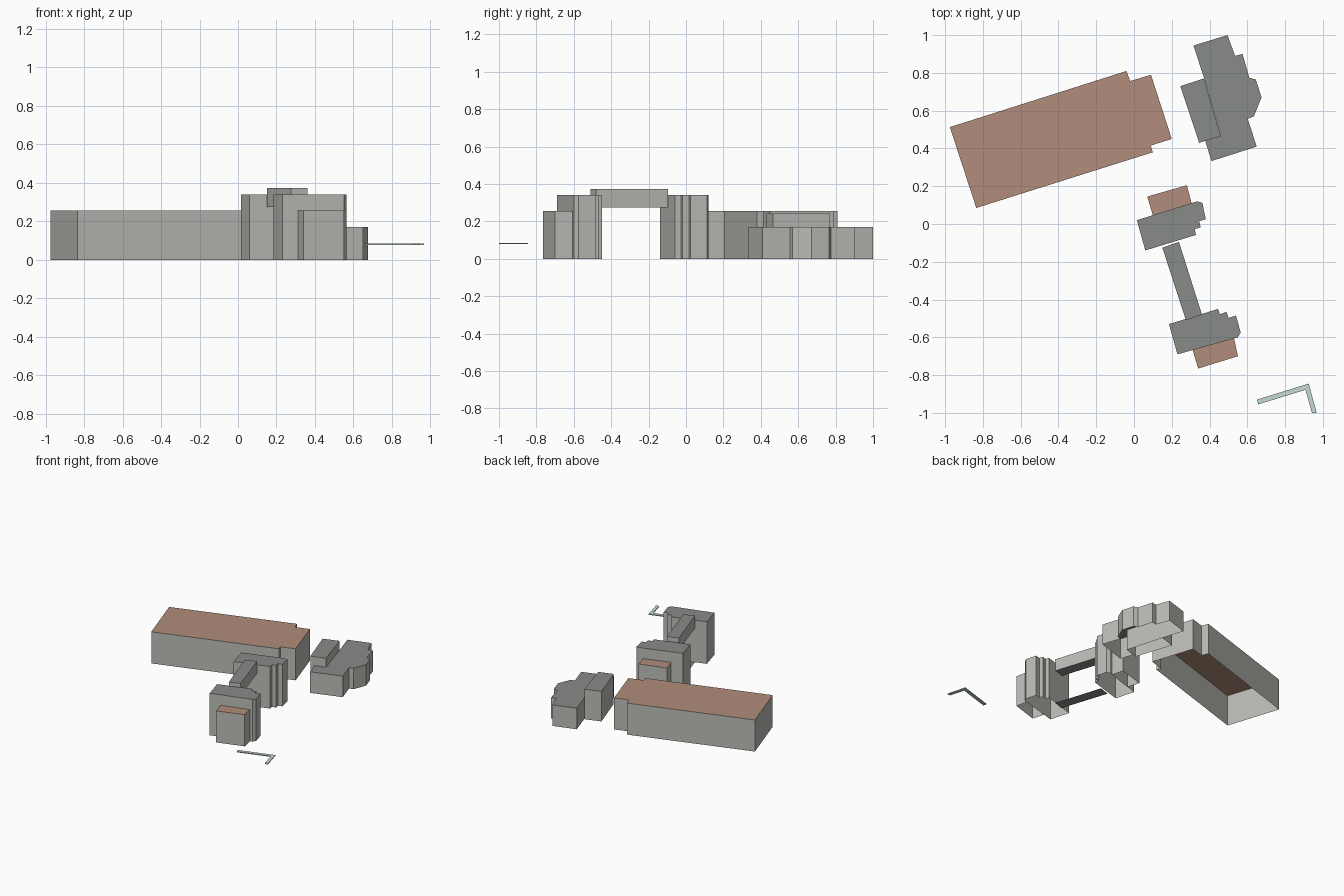
import bpy, bmesh

if "Cube" in bpy.data.objects:
    bpy.data.objects.remove(bpy.data.objects["Cube"])


def material(name, rgb):
    m = bpy.data.materials.new(name)
    m.diffuse_color = (*rgb, 1)
    m.use_nodes = True
    m.node_tree.nodes["Principled BSDF"].inputs["Base Color"].default_value = m.diffuse_color
    return m


WALL = material("wall_grey", (0.50, 0.50, 0.47))
SLATE = material("slate_roof", (0.25, 0.26, 0.25))
CLAY = material("clay_roof", (0.44, 0.27, 0.20))
GLASS = material("pale_green", (0.56, 0.70, 0.66))


def block(name, outline, z0, z1, roof, wall=WALL, floor=False):
    """Extrude a footprint into walls and a roof, with an optional underside."""
    bm = bmesh.new()
    low = [bm.verts.new((x, y, z0)) for x, y in outline]
    high = [bm.verts.new((x, y, z1)) for x, y in outline]
    n = len(outline)
    for i in range(n):
        j = (i + 1) % n
        bm.faces.new((low[j], low[i], high[i], high[j])).material_index = 0
    bm.faces.new(high[::-1]).material_index = 1
    if floor:
        bm.faces.new(low).material_index = 1
    # footprints are listed clockwise seen from above
    bm.normal_update()
    mesh = bpy.data.meshes.new(name)
    bm.to_mesh(mesh)
    bm.free()
    mesh.materials.append(wall)
    mesh.materials.append(roof)
    ob = bpy.data.objects.new(name, mesh)
    bpy.context.collection.objects.link(ob)
    return ob


# Long hall
block("main_hall", [(-.975, .513), (-.04, .81), (-.02, .757), (.09, .79),
                    (.20, .45), (.088, .415), (.10, .38), (-.835, .085)],
      0, .255, CLAY)

# Low block with stepped bay, and the taller box behind it
block("low_block", [(.315, .945), (.495, 1.0), (.535, .89), (.575, .90),
                    (.61, .775), (.645, .765), (.675, .67), (.635, .57),
                    (.602, .557), (.65, .41), (.41, .333), (.377, .44),
                    (.46, .465), (.37, .775)], 0, .17, SLATE)
block("rear_box", [(.245, .73), (.37, .77), (.46, .465), (.345, .43)],
      0, .242, SLATE)

# Twin towers with stepped sides
block("north_tower", [(.015, .02), (.335, .12), (.362, .112), (.38, .025),
                      (.345, .015), (.353, -.018), (.322, -.027),
                      (.328, -.058), (.06, -.14)], 0, .34, SLATE)
block("south_tower", [(.185, -.53), (.445, -.45), (.455, -.478), (.49, -.465),
                      (.50, -.497), (.54, -.485), (.565, -.575), (.55, -.6),
                      (.23, -.69)], 0, .34, SLATE)

# Lower annexes on the outer sides of the towers
block("north_annex", [(.07, .145), (.28, .205), (.305, .11), (.10, .045)],
      0, .255, CLAY)
block("south_annex", [(.31, -.665), (.53, -.605), (.55, -.70), (.34, -.765)],
      0, .255, CLAY)

# Bridge joining the towers, and the flat path on the ground below it
span = [(.15, -.125), (.238, -.095), (.36, -.48), (.275, -.51)]
block("link_bridge", span, .275, .373, SLATE, floor=True)
mesh = bpy.data.meshes.new("ground_path")
mesh.from_pydata([(x, y, 0) for x, y in span], [], [(3, 2, 1, 0)])
mesh.materials.append(SLATE)
bpy.context.collection.objects.link(bpy.data.objects.new("ground_path", mesh))

# Thin L-shaped canopy
block("corner_canopy", [(.65, -.93), (.925, -.845), (.967, -1.0), (.942, -1.0),
                        (.908, -.878), (.658, -.955)],
      .078, .085, GLASS, GLASS, floor=True)
